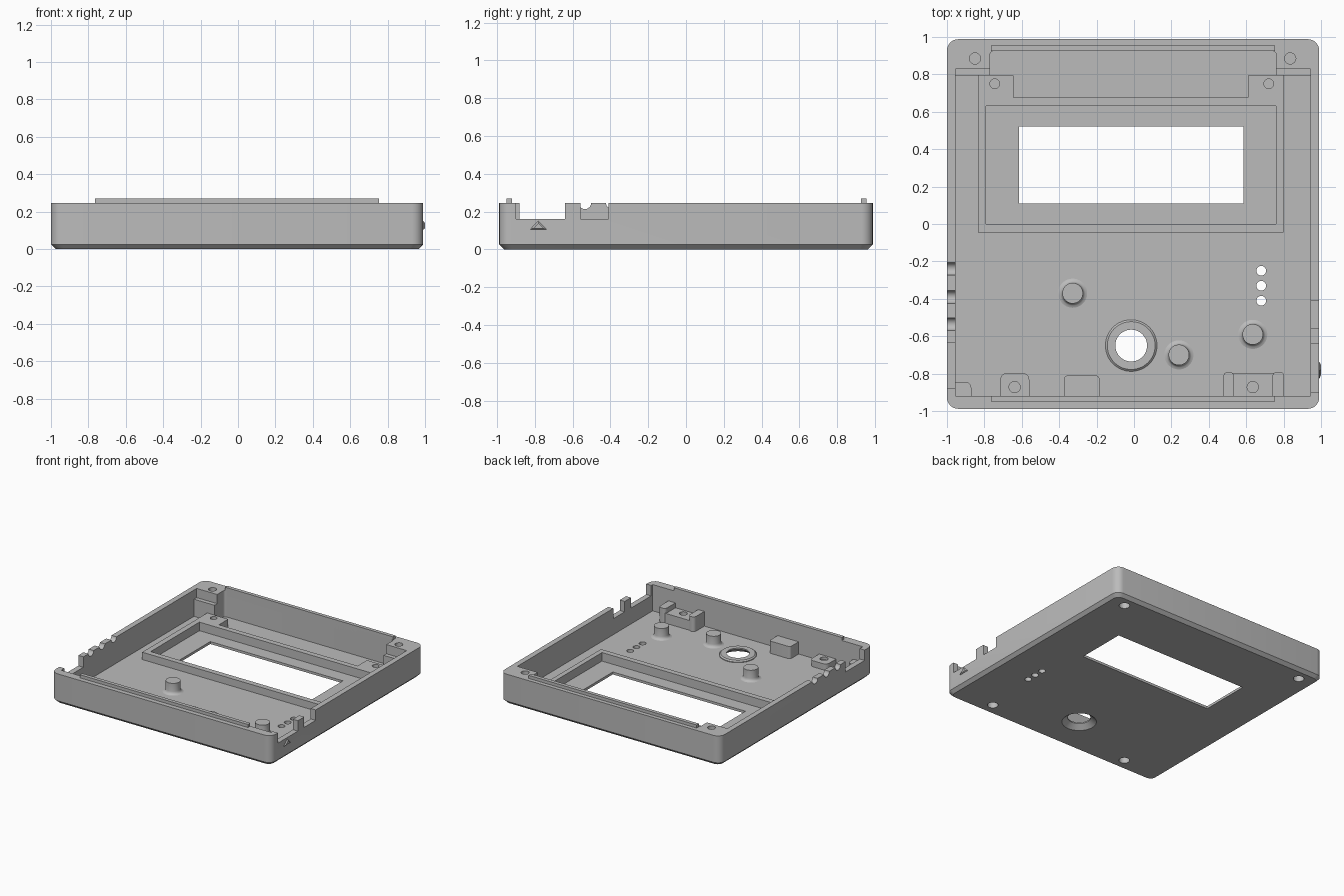
import bpy, bmesh, math
from mathutils import Vector

if "Cube" in bpy.data.objects:
    bpy.data.objects.remove(bpy.data.objects["Cube"], do_unlink=True)

grey = bpy.data.materials.new("matte grey plastic")
grey.use_nodes = True
grey.diffuse_color = (0.5, 0.5, 0.5, 1)
grey.node_tree.nodes["Principled BSDF"].inputs["Base Color"].default_value = (0.5, 0.5, 0.5, 1)


def loft(name, rings):
    """Skin a stack of equal-length rings and cap both ends."""
    bm = bmesh.new()
    rows = [[bm.verts.new(p) for p in ring] for ring in rings]
    n = len(rows[0])
    for a, b in zip(rows, rows[1:]):
        for i in range(n):
            j = (i + 1) % n
            bm.faces.new((a[i], a[j], b[j], b[i]))
    bm.faces.new(rows[0][::-1])
    bm.faces.new(rows[-1])
    bmesh.ops.recalc_face_normals(bm, faces=bm.faces)
    mesh = bpy.data.meshes.new(name)
    bm.to_mesh(mesh)
    bm.free()
    mesh.materials.append(grey)
    obj = bpy.data.objects.new(name, mesh)
    bpy.context.collection.objects.link(obj)
    return obj


def prism(name, points, z0, z1):
    return loft(name, [[(x, y, z) for x, y in points] for z in (z0, z1)])


def rounded(x0, x1, y0, y1, r, steps=6):
    """Outline of a rectangle with rounded corners."""
    pts = []
    corners = ((x1 - r, y1 - r), (x0 + r, y1 - r), (x0 + r, y0 + r), (x1 - r, y0 + r))
    for k, (cx, cy) in enumerate(corners):
        for s in range(steps + 1):
            a = (k + s / steps) * math.pi / 2
            pts.append((cx + r * math.cos(a), cy + r * math.sin(a)))
    return pts


def box(name, x0, x1, y0, y1, z0, z1):
    return prism(name, [(x0, y0), (x1, y0), (x1, y1), (x0, y1)], z0, z1)


def turned(name, x, y, profile, n=40):
    """Solid of revolution about a vertical axis; profile is (radius, z)."""
    angles = [2 * math.pi * i / n for i in range(n)]
    return loft(name, [[(x + r * math.cos(a), y + r * math.sin(a), z) for a in angles]
                       for r, z in profile])


def cut(targets, cutter):
    """Subtract the cutter from each target, then discard it."""
    cutter.hide_render = True
    for obj in targets:
        mod = obj.modifiers.new("cut", "BOOLEAN")
        mod.operation, mod.solver, mod.object = "DIFFERENCE", "EXACT", cutter
        bpy.context.view_layer.objects.active = obj
        bpy.ops.object.modifier_apply(modifier=mod.name)
    bpy.data.objects.remove(cutter, do_unlink=True)


FLOOR, RIM, SLOT = 0.03, 0.245, 0.16
parts = []

# Outer shell with a chamfered bottom edge
outer = rounded(-1, 0.99, -0.988, 0.988, 0.06)
inner = rounded(-0.975, 0.965, -0.963, 0.963, 0.045)
case = loft("case_shell", [[(x, y, z) for x, y in pts]
                           for pts, z in ((inner, 0), (outer, 0.025), (outer, RIM))])
parts.append(case)

# Main cavity, leaving solid stepped corners at the back
cut([case], box("cavity", -0.955, 0.945, -0.92, 0.795, FLOOR, 0.4))
cut([case], prism("back_cavity", rounded(-0.77, 0.76, 0.6, 0.925, 0.02), FLOOR, 0.4))
cut([case], box("corner_step", -0.955, 0.945, 0.7, 0.83, 0.17, 0.4))

# Side wall notches
cut([case], box("left_notch", -1.1, -0.9, -0.88, -0.635, SLOT, 0.4))
for y0, y1 in ((-0.9, -0.64), (-0.558, -0.41)):
    cut([case], box("right_notch", 0.9, 1.1, y0, y1, SLOT, 0.4))

# Half-round cable grooves in the left wall
for y in (-0.24, -0.39, -0.535):
    circle = [(y + 0.034 * math.cos(a), RIM + 0.002 + 0.034 * math.sin(a))
              for a in (2 * math.pi * i / 24 for i in range(24))]
    cut([case], loft("cable_groove", [[(x, u, v) for u, v in circle] for x in (-1.1, -0.9)]))

# Alignment lips on the front and back rims
for name, y0, y1 in (("front_lip", -0.95, -0.92), ("back_lip", 0.925, 0.955)):
    parts.append(box(name, -0.765, 0.755, y0, y1, 0.2, 0.27))

# Display frame with two mounting pads behind it
frame = prism("display_frame",
              [(-0.835, -0.045), (0.8, -0.045), (0.8, 0.795), (0.61, 0.795),
               (0.61, 0.675), (-0.645, 0.675), (-0.645, 0.795), (-0.835, 0.795)], 0.015, 0.09)
parts.append(frame)
cut([case, frame], box("display_pocket", -0.79, 0.76, 0, 0.63, 0.02, 0.4))
cut([case, frame], box("display_window", -0.615, 0.585, 0.11, 0.52, -0.1, 0.4))
for x in (-0.745, 0.72):
    cut([frame], turned("pad_hole", x, 0.75, [(0.026, 0.045), (0.026, 0.3)], 24))

# Knob opening: raised ring with a conical recess underneath
ring = turned("knob_ring", -0.015, -0.65, [(0.138, 0.015), (0.138, 0.036), (0.128, 0.045)], 48)
parts.append(ring)
cone = [(0.138, -0.01), (0.128, 0), (0.085, 0.035), (0.085, 0.2)]
cut([case, ring], turned("knob_cone", -0.015, -0.65, cone, 48))

# Indicator light holes
for y in (-0.25, -0.33, -0.41):
    cut([case], turned("light_hole", 0.68, y, [(0.026, -0.1), (0.026, 0.1)], 24))

# Support posts with a flared foot
for i, (x, y) in enumerate(((-0.328, -0.37), (0.24, -0.7), (0.635, -0.59))):
    foot = [(0.078, 0.02), (0.078, FLOOR), (0.066, 0.034), (0.059, 0.041), (0.055, 0.055), (0.055, 0.12)]
    parts.append(turned(f"support_post_{i + 1}", x, y, foot))

# Blocks along the front wall
left_boss = prism("left_screw_boss", rounded(-0.715, -0.56, -0.96, -0.797, 0.035), 0.015, 0.08)
right_boss = box("right_screw_boss", 0.49, 0.795, -0.96, -0.797, 0.015, 0.11)
parts += [left_boss, right_boss,
          prism("front_block", rounded(-0.375, -0.185, -0.96, -0.81, 0.02), 0.015, 0.13),
          prism("corner_block", rounded(-0.975, -0.87, -0.96, -0.845, 0.03), 0.015, 0.12)]
for name, x0, x1 in (("boss_ridge_left", 0.478, 0.535), ("boss_ridge_right", 0.74, 0.803)):
    parts.append(prism(name, rounded(x0, x1, -0.96, -0.79, 0.025), 0.015, 0.15))

# Screw holes: blind from above, counterbored from below
screws = ((-0.85, 0.885, case, 0.15), (0.835, 0.885, case, 0.15),
          (-0.638, -0.872, left_boss, 0.06), (0.635, -0.872, right_boss, 0.075))
for x, y, boss, z in screws:
    cut([boss], turned("screw_hole", x, y, [(0.03, z), (0.03, 0.4)], 24))
    cut({case, boss}, turned("counterbore", x, y, [(0.04, -0.1), (0.04, 0.05)], 24))

# Raised triangular pointer on the right wall
tri = [Vector((-0.825, 0.105)), Vector((-0.737, 0.105)), Vector((-0.781, 0.15))]
mid = sum(tri, Vector((0, 0))) / 3
rings = []
for x, s in ((0.98, 1), (0.992, 1), (1.0, 0.6)):
    rings.append([(x, *(mid + (p - mid) * s)) for p in tri])
parts.append(loft("pointer_mark", rings))

# Smooth the round surfaces, keep the edges crisp
bpy.ops.object.select_all(action="DESELECT")
for obj in parts:
    obj.select_set(True)
bpy.context.view_layer.objects.active = case
bpy.ops.object.shade_smooth_by_angle(angle=math.radians(30))
